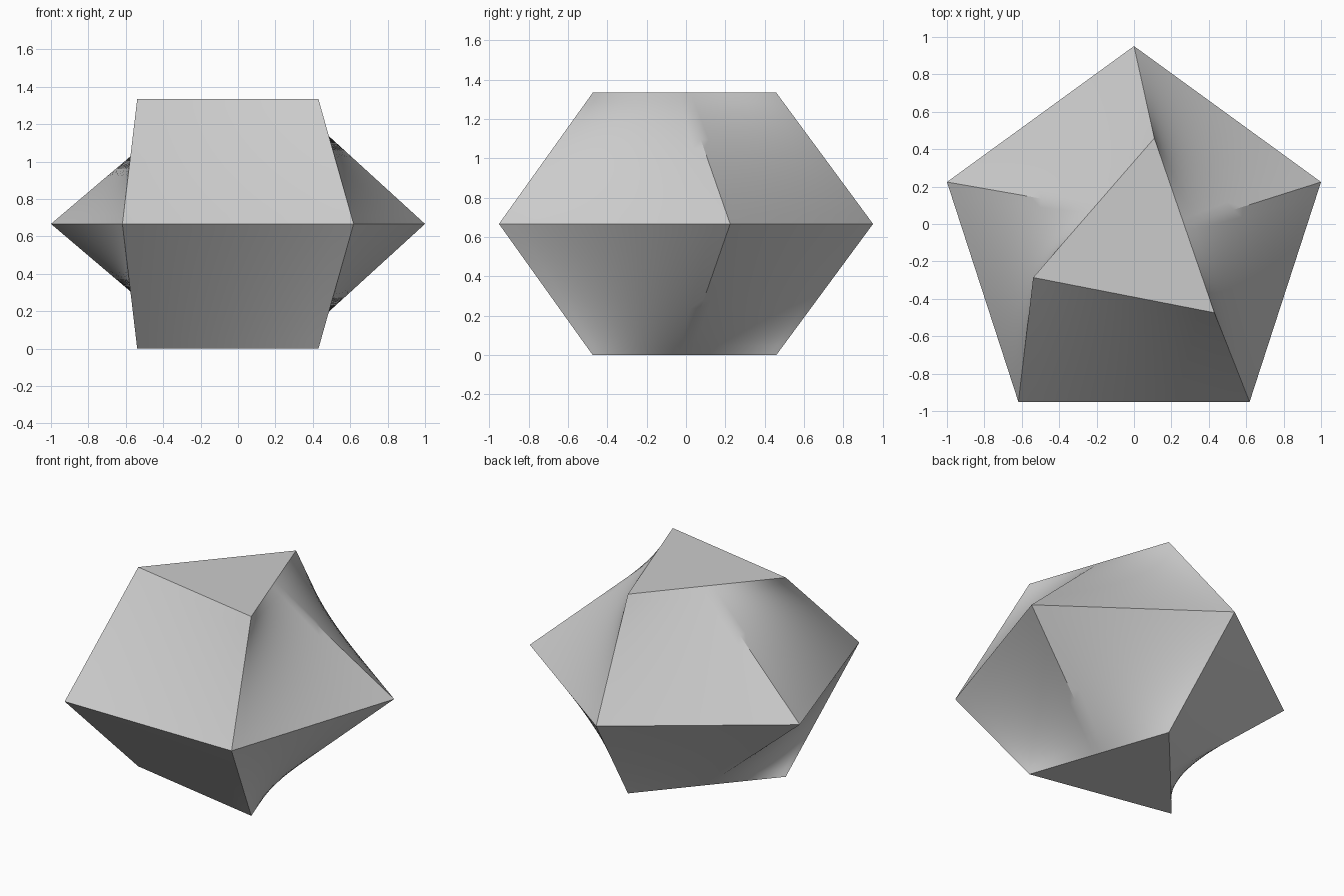
import bpy, bmesh, math
from mathutils import Vector

if "Cube" in bpy.data.objects:
    bpy.data.objects.remove(bpy.data.objects["Cube"])

R5 = 1 / math.cos(math.radians(18))
R3 = 0.57
CY = -0.1004
H = 0.667
N = 14   # samples per pentagon side
M = 14   # rows between triangle and pentagon


def polar(r, deg, z):
    a = math.radians(deg)
    return Vector((r * math.cos(a), CY + r * math.sin(a), z))


def sample(points):
    # closed loop, N points along every span
    return [p.lerp(points[(i + 1) % len(points)], k / N)
            for i, p in enumerate(points) for k in range(N)]


# wide pentagon waist, and small triangle with two sides split at the middle
waist = sample([polar(R5, 90 + 72 * i, H) for i in range(5)])
t1, t2, t3 = [polar(R3, 79 + 120 * i, 2 * H) for i in range(3)]
cap = sample([t1, t1.lerp(t2, 0.5), t2, t3, t3.lerp(t1, 0.5)])

# ruled loft from bottom triangle to waist to top triangle
bm = bmesh.new()
rings = []
for j in range(-M, M + 1):
    ring = []
    for w, c in zip(waist, cap):
        p = w.lerp(c, abs(j) / M)
        p.z = H + H * j / M
        ring.append(bm.verts.new(p))
    rings.append(ring)
for a, b in zip(rings, rings[1:]):
    n = len(a)
    for i in range(n):
        k = (i + 1) % n
        bm.faces.new((a[i], a[k], b[k], b[i]))

# flat triangular ends
bm.faces.new(rings[-1])
bm.faces.new(rings[0][::-1])
bmesh.ops.recalc_face_normals(bm, faces=bm.faces[:])

mesh = bpy.data.meshes.new("lofted_body")
bm.to_mesh(mesh)
bm.free()
body = bpy.data.objects.new("lofted_body", mesh)
bpy.context.collection.objects.link(body)
bpy.context.view_layer.objects.active = body
body.select_set(True)
bpy.ops.object.shade_smooth_by_angle(angle=math.radians(30))
